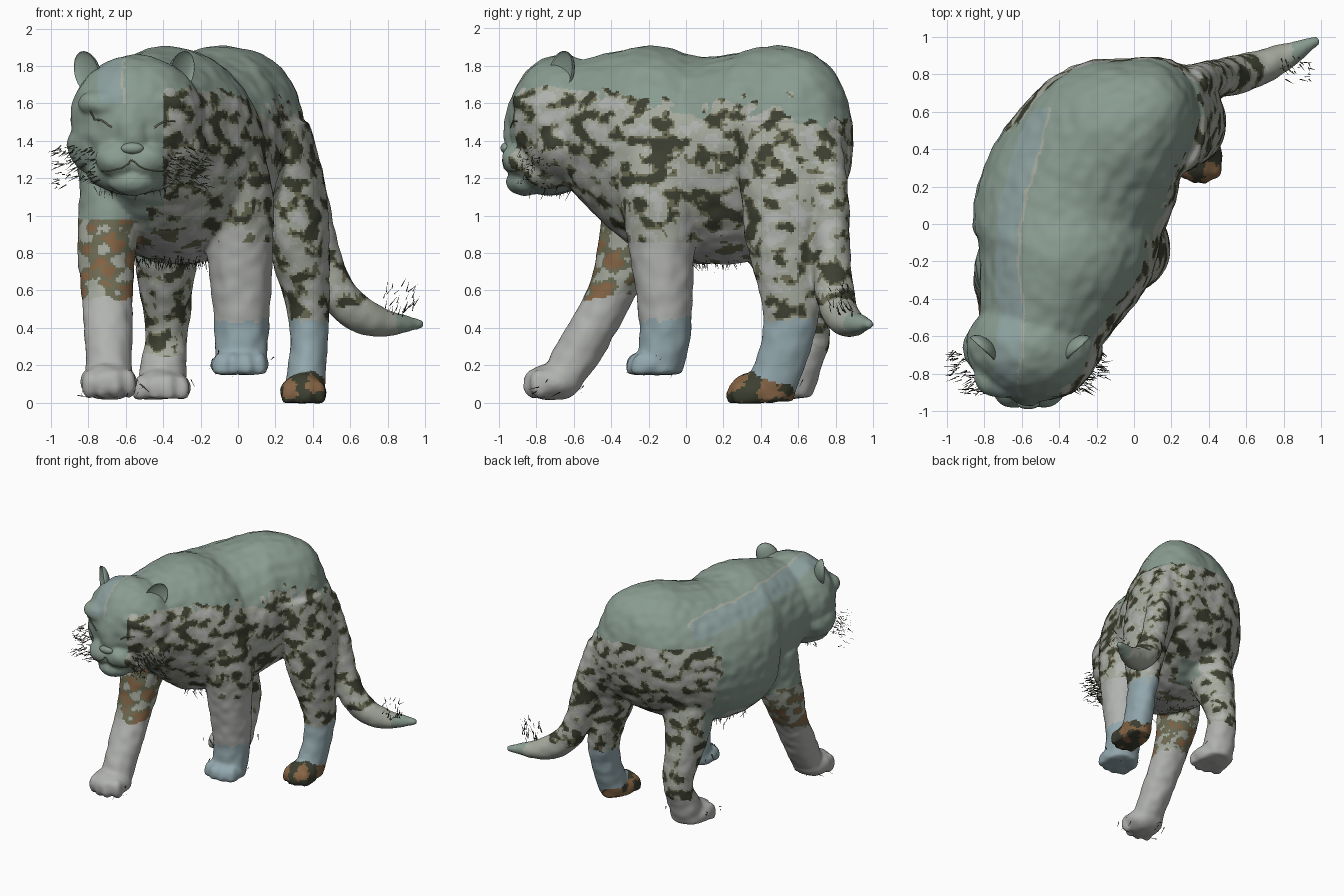
import bpy, bmesh, math, random
from mathutils import Vector, Matrix, noise

if "Cube" in bpy.data.objects:
    bpy.data.objects.remove(bpy.data.objects["Cube"])

random.seed(4)


def material(name, rgb):
    m = bpy.data.materials.new(name)
    m.diffuse_color = (*rgb, 1)
    m.use_nodes = True
    m.node_tree.nodes["Principled BSDF"].inputs["Base Color"].default_value = m.diffuse_color
    return m


COLOURS = [("sage", (.25, .33, .28)), ("pale_fur", (.37, .39, .33)), ("grey_white", (.44, .45, .43)),
           ("blue_grey", (.29, .39, .42)), ("dark_spot", (.045, .05, .03)),
           ("olive_spot", (.15, .15, .09)), ("orange_brown", (.24, .13, .06)), ("dull_blue", (.26, .35, .34))]
MATS = [material(*c) for c in COLOURS]
SAGE, PALE, GREY, BLUE, DARK, OLIVE, ORANGE, DULL = range(8)


def spline(rows, steps=5):
    """Catmull-Rom through rows of numbers."""
    out = []
    for i in range(len(rows) - 1):
        a, b, c, d = rows[max(i - 1, 0)], rows[i], rows[i + 1], rows[min(i + 2, len(rows) - 1)]
        for k in range(steps):
            t = k / steps
            out.append([.5 * (2 * q + (r - p) * t + (2 * p - 5 * q + 4 * r - s) * t * t
                              + (3 * q - p - 3 * r + s) * t ** 3) for p, q, r, s in zip(a, b, c, d)])
    return out + [list(rows[-1])]


def loft(bm, rings, n=28):
    """Closed skin through ellipses given as (centre, half axis u, half axis v)."""
    loops = [[bm.verts.new(c + u * math.cos(2 * math.pi * k / n) + v * math.sin(2 * math.pi * k / n))
              for k in range(n)] for c, u, v in rings]
    for a, b in zip(loops, loops[1:]):
        for k in range(n):
            bm.faces.new((a[k], a[(k + 1) % n], b[(k + 1) % n], b[k]))
    bm.faces.new(loops[0])
    bm.faces.new(loops[-1])


def ball(bm, c, r, floor=-9):
    m = Matrix.Translation(c) @ Matrix.Diagonal((*r, 1))
    for v in bmesh.ops.create_uvsphere(bm, u_segments=24, v_segments=16, radius=1, matrix=m)["verts"]:
        v.co.z = max(v.co.z, floor)


def finish(bm, name, mats):
    bmesh.ops.recalc_face_normals(bm, faces=bm.faces)
    me = bpy.data.meshes.new(name)
    bm.to_mesh(me)
    bm.free()
    ob = bpy.data.objects.new(name, me)
    bpy.context.collection.objects.link(ob)
    for m in mats:
        me.materials.append(m)
    me.polygons.foreach_set("use_smooth", [True] * len(me.polygons))
    return ob


bm = bmesh.new()

# torso: x, y, half width, top, bottom along the curved spine
torso = spline([(-.54, -.66, .30, 1.80, 1.2), (-.43, -.34, .42, 1.885, .88),
                (-.37, -.15, .49, 1.905, .79), (-.34, .08, .515, 1.85, .74), (-.23, .3, .50, 1.87, .75),
                (-.09, .48, .455, 1.91, .83), (.09, .63, .335, 1.87, .93), (.20, .74, .22, 1.76, 1.05),
                (.27, .81, .1, 1.5, 1.2)])
rings = []
for i, (x, y, w, top, low) in enumerate(torso):
    a, b = torso[max(i - 1, 0)], torso[min(i + 1, len(torso) - 1)]
    side = Vector((b[1] - a[1], a[0] - b[0], 0)).normalized()
    rings.append((Vector((x, y, (top + low) / 2)), side * w, Vector((0, 0, (top - low) / 2))))
loft(bm, rings)

# legs: x, y, z, half width, half depth; then paw centre, size, floor
legs = [
    ([(.0, -.15, 1.5, .08, .18), (.0, -.13, 1.15, .185, .23), (.01, -.13, .85, .18, .18),
      (.02, -.11, .4, .145, .14), (.015, -.15, .16, .14, .13)],
     (.01, -.175, .2), (.155, .14, .09), .15),
    ([(-.67, -.21, 1.25, .17, .21), (-.7, -.29, .85, .16, .18),
      (-.7, -.39, .6, .14, .14), (-.69, -.59, .24, .125, .14), (-.69, -.66, .1, .13, .1)],
     (-.69, -.71, .11), (.155, .16, .1), .02),
    ([(.2, .55, 1.5, .18, .3), (.27, .57, 1.15, .2, .28), (.32, .53, .85, .17, .21),
      (.38, .56, .42, .105, .145), (.35, .43, .01, .11, .14)],
     (.35, .36, .05), (.125, .14, .11), 0),
    ([(-.3, .4, 1.3, .25, .28), (-.38, .51, .8, .175, .2),
      (-.38, .65, .38, .115, .12), (-.4, .6, .2, .125, .13), (-.41, .55, .03, .13, .12)],
     (-.41, .49, .08), (.16, .15, .1), .02)]
for rows, paw, size, floor in legs:
    loft(bm, [(Vector(r[:3]), Vector((r[3], 0, 0)), Vector((0, r[4], 0))) for r in spline(rows)])
    ball(bm, paw, size, floor)
    for k in (-1.5, -.5, .5, 1.5):  # toes
        ball(bm, (paw[0] + k * size[0] * .45, paw[1] - size[1] * (.65 if abs(k) < 1 else .45), paw[2] - .01),
             (size[0] * .28, .055, .08), floor)

# tail: x, y, z, radius
tail = spline([(.3, .74, 1.4, .09), (.38, .77, 1.1, .1), (.44, .78, .82, .1), (.51, .79, .62, .105),
               (.62, .82, .49, .1), (.78, .88, .425, .078), (.99, .985, .42, .02)])
rings = []
for i, r in enumerate(tail):
    t = Vector(tail[min(i + 1, len(tail) - 1)][:3]) - Vector(tail[max(i - 1, 0)][:3])
    u = t.cross(Vector((0, 1, .01))).normalized()
    rings.append((Vector(r[:3]), u * r[3], t.cross(u).normalized() * r[3]))
loft(bm, rings, 18)

# head: skull, cheeks, jaw, chin, nose bridge, muzzle, brows
HX = -.565
ball(bm, (-.54, -.66, 1.51), (.36, .29, .35))
ball(bm, (-.54, -.66, 1.38), (.38, .23, .22))
ball(bm, (HX, -.72, 1.24), (.25, .2, .13))
ball(bm, (HX, -.86, 1.18), (.13, .1, .075))
ball(bm, (HX, -.88, 1.46), (.1, .095, .2))
for s in (-1, 1):
    ball(bm, (HX + s * .075, -.87, 1.30), (.125, .115, .1))
    ball(bm, (HX + s * .14, -.83, 1.6), (.15, .1, .08))

body = finish(bm, "body", MATS)
bpy.context.view_layer.objects.active = body
mod = body.modifiers.new("fuse", 'REMESH')
mod.mode, mod.voxel_size, mod.use_smooth_shade = 'VOXEL', .0135, True
sm = body.modifiers.new("soften", 'SMOOTH')
sm.factor, sm.iterations = .5, 9
for name in ("fuse", "soften"):
    bpy.ops.object.modifier_apply(modifier=name)

# lumpy fur relief
normals = [v.normal.copy() for v in body.data.vertices]
for v, nor in zip(body.data.vertices, normals):
    v.co += nor * .007 * noise.noise(v.co * 13)


def coat(p):
    """Colour index of the coat at a point."""
    x, y, z = p
    n = noise.noise(Vector((x * 11, y * 10, z * 14))) + .3 * noise.noise(p * 35)
    m = noise.noise(p * 3) + .5 * noise.noise(p * 14)
    spots = DARK if n > .22 else OLIVE if n > .08 else GREY if n < -.3 else PALE
    e = z + .06 * m
    if x > .42 and y > .68 and z < 1.05:                       # tail
        return spots if e > .5 else SAGE if x > .85 else PALE
    if x > .15 and y > .15 and z < .5:                         # hind leg, +x
        return (DARK if n > -.1 else ORANGE) if e < .06 + .45 * (.6 - y) else BLUE if e < .46 else spots
    if x > -.2 and y < .1 and z < .86:                         # front leg, +x
        return BLUE if e < .45 else GREY
    if x < -.5 and y < -.1 and z < .98:                        # front leg, -x
        return GREY if e < .58 else ORANGE if n > .25 else OLIVE if n > -.05 else PALE
    if x < -.15 and y > .25 and z < .75:                       # hind leg, -x
        return GREY if e < .28 else spots
    seam = -.6 + .25 * max(y, 0) + .03 * m
    if z > 1.6 and y < .62 and seam - .14 < x < seam:          # seam along the back
        return PALE if x > seam - .015 else DULL
    if y < -.46 and z > 1.05:                                  # head
        return spots if x > -.4 and e < 1.66 else SAGE
    if z < .92 and x < .1 and y < .35:                         # belly
        return GREY if n < .2 else OLIVE
    s = x - (-.33 + .4 * y) + .05 * m
    if s > .05 or (y + .1 * m > .55 and z < 1.55):             # spotted flank and rump
        return spots if e + .12 * m < 1.62 else SAGE
    return SAGE


for f in body.data.polygons:
    f.material_index = coat(f.center)

# ears: flattened balls with the front half folded inwards to make a cup
for s, name in ((-1, "ear_left"), (1, "ear_right")):
    bm = bmesh.new()
    ball(bm, (0, 0, 0), (.085, .06, .12))
    for v in bm.verts:
        if v.co.y < 0:
            v.co.y *= -.45
    ear = finish(bm, name, [MATS[SAGE]])
    ear.matrix_world = (Matrix.Translation((-.555 + s * .255, -.67, 1.765))
                        @ Matrix.Rotation(s * .75, 4, 'Z') @ Matrix.Rotation(s * .45, 4, 'Y'))

# nose pad
bm = bmesh.new()
ball(bm, (HX, -.962, 1.36), (.06, .028, .03))
finish(bm, "nose", [MATS[SAGE]])


def line(name, pts, r):
    """Thin dark facial crease."""
    cu = bpy.data.curves.new(name, 'CURVE')
    cu.dimensions, cu.bevel_depth, cu.bevel_resolution = '3D', r, 1
    sp = cu.splines.new('POLY')
    sp.points.add(len(pts) - 1)
    for q, p in zip(sp.points, pts):
        q.co = (*body.closest_point_on_mesh(Vector(p))[1], 1)
    cu.materials.append(MATS[OLIVE])
    bpy.context.collection.objects.link(bpy.data.objects.new(name, cu))


for s, name in ((-1, "left"), (1, "right")):
    line("eyelid_" + name, spline([(HX + s * a, -.95, z) for a, z in
                                   ((.12, 1.47), (.18, 1.5), (.26, 1.5))]), .005)
    line("mouth_" + name, spline([(HX + s * a, y, z) for a, y, z in
                                  ((0, -1, 1.3), (.02, -1, 1.26), (.1, -.98, 1.225), (.17, -.9, 1.235))]), .004)


def hairs(name, count, centre, spread, push):
    """Loose sliver hairs scattered in a box, pointing roughly along push."""
    bm = bmesh.new()
    for _ in range(count):
        p = Vector([c + random.uniform(-1, 1) * d for c, d in zip(centre, spread)])
        d = (Vector(push) + Vector([random.uniform(-.5, .5) for _ in range(3)])).normalized()
        w = d.orthogonal().normalized() * .004
        d = d * random.uniform(.03, .08)
        bm.faces.new([bm.verts.new(q) for q in (p - d * .5 - w, p - d * .5 + w, p + d * .5)])
    finish(bm, name, [MATS[DARK]])


for s, name in ((-1, "left"), (1, "right")):
    hairs("whiskers_" + name, 60, (HX + s * .28, -.86, 1.27), (.08, .05, .1), (s, -.3, -.4))
    hairs("whiskers_outer_" + name, 35, (HX + s * .38, -.76, 1.25), (.05, .08, .11), (s, -.4, -.3))
hairs("chin_hair", 35, (HX, -.74, 1.13), (.2, .12, .03), (0, -.3, -1))
hairs("belly_hair", 90, (-.35, .08, .75), (.2, .22, .03), (0, .2, -1))
hairs("tail_hair", 30, (.87, .83, .57), (.09, .07, .09), (.4, -.4, 1))
for i, (_, paw, size, floor) in enumerate(legs):
    if i != 2:
        hairs("paw_hair_%d" % (i + 1), 20, (paw[0], paw[1], floor + .06), (size[0] + .02, size[1], .05), (0, -.5, -.5))
